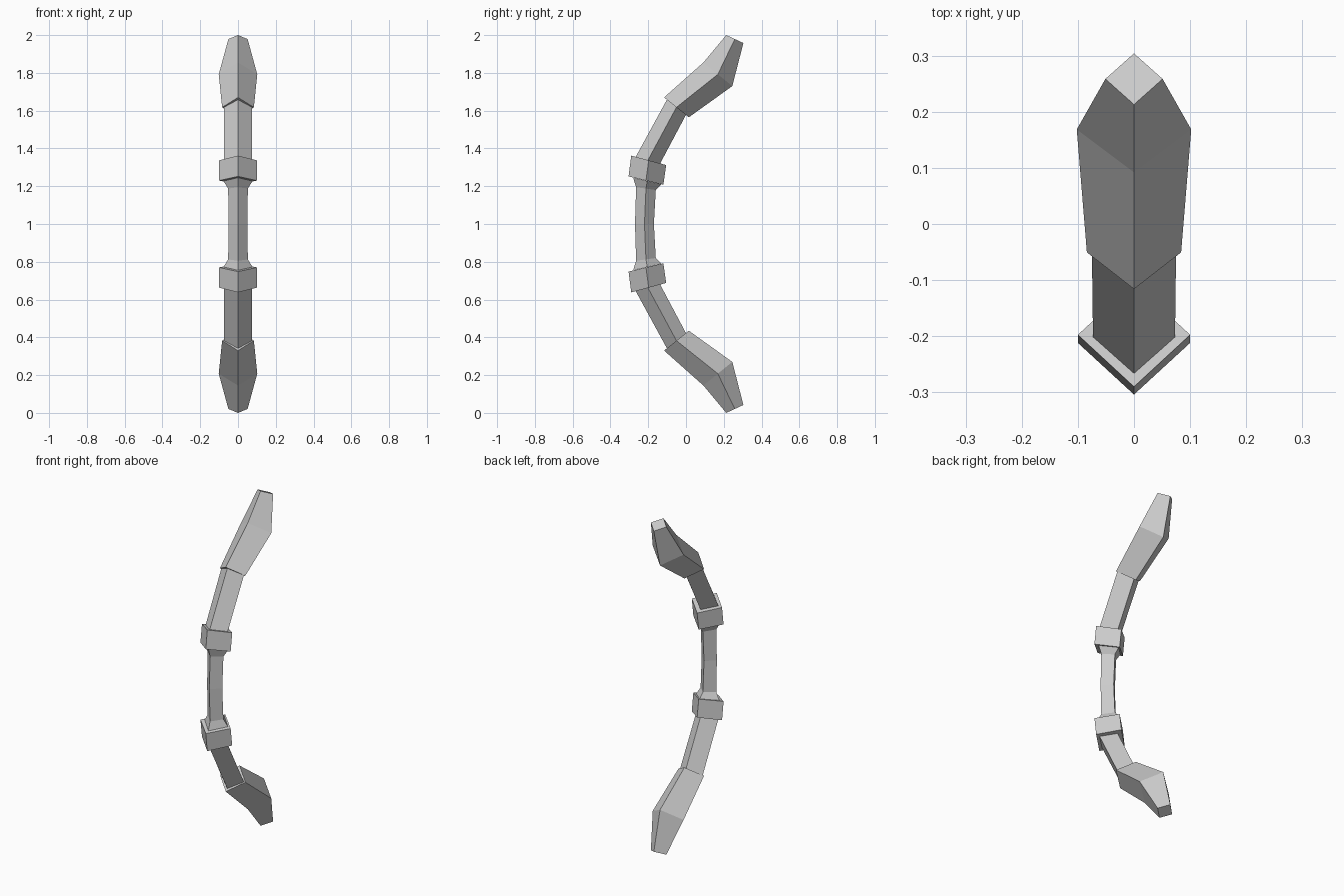
import bpy, bmesh

if "Cube" in bpy.data.objects:
    bpy.data.objects.remove(bpy.data.objects["Cube"])


def diamond_loft(name, sections, mirror=True):
    """Loft diamond sections given as (front y, front z, back y, back z, half width)."""
    bm = bmesh.new()
    rings = []
    for fy, fz, by, bz, w in sections:
        my, mz = (fy + by) / 2, (fz + bz) / 2
        pts = [(0, fy, fz), (w, my, mz), (0, by, bz), (-w, my, mz)]
        rings.append([bm.verts.new((x, y, z - 1)) for x, y, z in pts])
    for a, b in zip(rings, rings[1:]):
        for i in range(4):
            j = (i + 1) % 4
            bm.faces.new((a[i], a[j], b[j], b[i]))
    bm.faces.new(rings[0])
    bm.faces.new(rings[-1])
    bmesh.ops.recalc_face_normals(bm, faces=bm.faces)
    mesh = bpy.data.meshes.new(name)
    bm.to_mesh(mesh)
    bm.free()
    obj = bpy.data.objects.new(name, mesh)
    obj.location.z = 1
    bpy.context.collection.objects.link(obj)
    if mirror:
        mod = obj.modifiers.new("mirror_lower", 'MIRROR')
        mod.use_axis = (False, False, True)
        mod.use_mirror_merge = False
    return obj


# Central grip, flaring into the collars at both ends
half = [(-0.28, 1.245, -0.13, 1.21, 0.077),
        (-0.264, 1.195, -0.16, 1.18, 0.052)]
lower = [(fy, 2 - fz, by, 2 - bz, w) for fy, fz, by, bz, w in reversed(half)]
diamond_loft("grip", half + [(-0.27, 1, -0.17, 1, 0.05)] + lower, mirror=False)

# Collars between grip and limbs
diamond_loft("collar", [(-0.304, 1.252, -0.12, 1.208, 0.1),
                        (-0.29, 1.362, -0.105, 1.312, 0.1)])

# Inner limbs
diamond_loft("inner_limb", [(-0.272, 1.345, -0.145, 1.305, 0.073),
                            (-0.1, 1.66, 0.0, 1.578, 0.075)])

# Outer limbs, swelling then tapering to the tips
diamond_loft("outer_limb", [(-0.116, 1.67, 0.015, 1.565, 0.084),
                            (0.092, 1.855, 0.245, 1.73, 0.102),
                            (0.213, 2.0, 0.304, 1.958, 0.051)])
